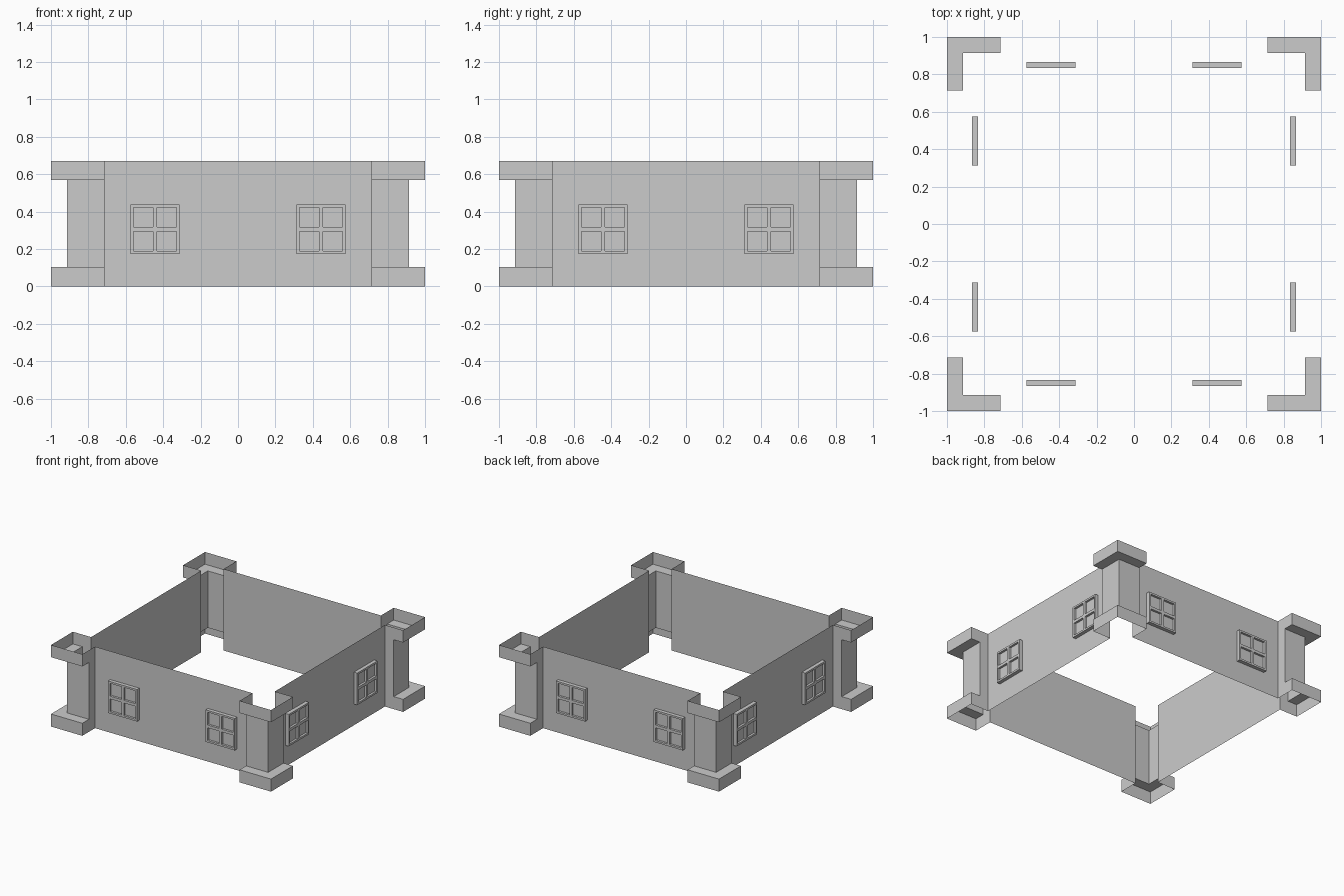
import bpy, bmesh
from math import pi
from mathutils import Matrix, Vector

if "Cube" in bpy.data.objects:
    bpy.data.objects.remove(bpy.data.objects["Cube"])

WALL, END, SHAFT, H = 0.835, 0.715, 0.915, 0.67   # wall offset, wall half length, pillar offset, height
SIDES = ["front", "right", "back", "left"]


def finish(bm, name, turn):
    """Turn the front version to its side and make an object of it."""
    bmesh.ops.transform(bm, matrix=Matrix.Rotation(turn * pi / 2, 4, 'Z'), verts=bm.verts)
    me = bpy.data.meshes.new(name)
    bm.to_mesh(me)
    bm.free()
    bpy.context.collection.objects.link(bpy.data.objects.new(name, me))


def wall(turn):
    # open single-sheet wall
    bm = bmesh.new()
    bm.faces.new([bm.verts.new(p) for p in (
        (-END, -WALL, 0), (END, -WALL, 0), (END, -WALL, H), (-END, -WALL, H))])
    finish(bm, SIDES[turn] + "_wall", turn)


def pillar(turn):
    # hollow corner pillar: plan outline lofted through base, shaft and cap
    bm = bmesh.new()
    rings = []
    for z, o in ((0, 1), (0.103, 1), (0.103, SHAFT), (0.57, SHAFT), (0.57, 1), (H, 1)):
        plan = [(END, -WALL), (END, -o), (o, -o), (o, -END), (WALL, -END)]
        rings.append([bm.verts.new((x, y, z)) for x, y in plan])
    for i, (lo, hi) in enumerate(zip(rings, rings[1:])):
        for k in range(4):
            if i in (1, 3) and k in (0, 3):
                continue            # ledges exist only on the outer sides
            bm.faces.new((lo[k], lo[k + 1], hi[k + 1], hi[k]))
    bmesh.ops.remove_doubles(bm, verts=bm.verts, dist=1e-5)
    finish(bm, SIDES[turn] + "_corner_pillar", turn)


def window(turn, cx, label):
    # four-pane window: front grid, sunken panes, sides back to the wall
    bm = bmesh.new()
    cuts = [-0.1315, -0.116, -0.0115, 0.0115, 0.116, 0.1315]
    grid = [[bm.verts.new((cx + x, -WALL - 0.03, 0.305 + z)) for x in cuts] for z in cuts]
    panes = []
    for j in range(5):
        for i in range(5):
            f = bm.faces.new((grid[j][i], grid[j][i + 1], grid[j + 1][i + 1], grid[j + 1][i]))
            if i % 2 and j % 2:
                panes.append(f)
    rim = [e for e in bm.edges if e.is_boundary]
    sides = bmesh.ops.extrude_edge_only(bm, edges=rim)["geom"]
    bmesh.ops.translate(bm, vec=Vector((0, 0.03, 0)),
                        verts=[g for g in sides if isinstance(g, bmesh.types.BMVert)])
    for f in bmesh.ops.extrude_discrete_faces(bm, faces=panes)["faces"]:
        bmesh.ops.translate(bm, vec=Vector((0, 0.018, 0)), verts=f.verts)
    bmesh.ops.remove_doubles(bm, verts=bm.verts, dist=1e-5)
    finish(bm, f"{SIDES[turn]}_window_{label}", turn)


for t in range(4):
    wall(t)
    pillar(t)
    window(t, -0.444, "a")
    window(t, 0.444, "b")
